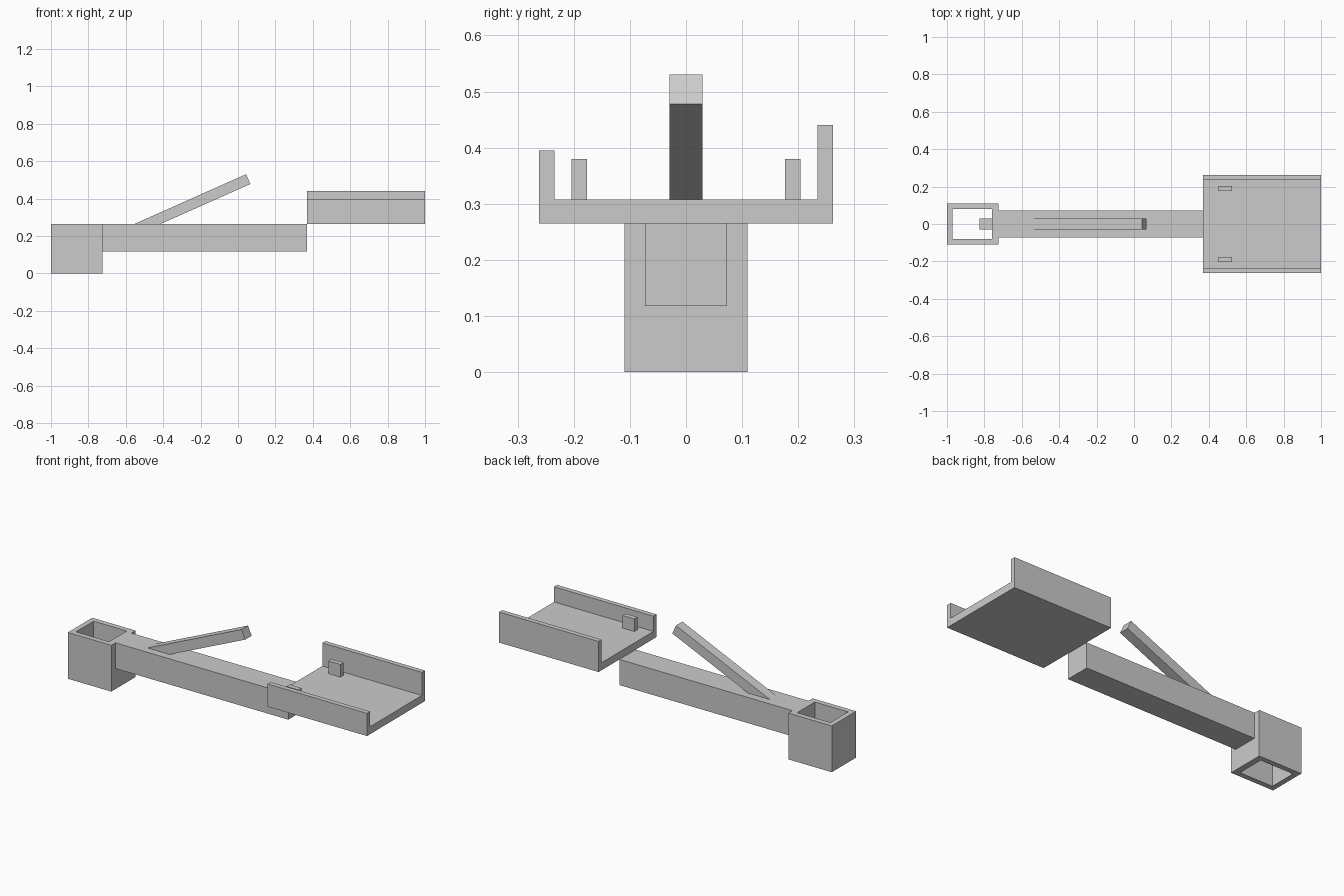
import bpy
import bmesh
import math
from mathutils import Matrix, Vector

cube = bpy.data.objects.get("Cube")
if cube:
    bpy.data.objects.remove(cube, do_unlink=True)

GREY = (0.6, 0.6, 0.6, 1)
grey = bpy.data.materials.new("light grey")
grey.use_nodes = True
grey.diffuse_color = GREY
grey.node_tree.nodes["Principled BSDF"].inputs["Base Color"].default_value = GREY


def finish(name, bm):
    bmesh.ops.recalc_face_normals(bm, faces=bm.faces)
    mesh = bpy.data.meshes.new(name)
    bm.to_mesh(mesh)
    bm.free()
    mesh.materials.append(grey)
    obj = bpy.data.objects.new(name, mesh)
    bpy.context.collection.objects.link(obj)
    return obj


def box(name, x, y, z):
    """Box from (low, high) ranges on each axis."""
    bm = bmesh.new()
    size = [b - a for a, b in (x, y, z)]
    middle = Vector([(a + b) / 2 for a, b in (x, y, z)])
    bmesh.ops.create_cube(bm, size=1, matrix=Matrix.Translation(middle) @ Matrix.Diagonal((*size, 1)))
    return finish(name, bm)


def extruded(name, outline, direction):
    """Solid swept from a flat outline."""
    bm = bmesh.new()
    face = bm.faces.new([bm.verts.new(p) for p in outline])
    result = bmesh.ops.extrude_face_region(bm, geom=[face], use_keep_orig=True)
    moved = [v for v in result["geom"] if isinstance(v, bmesh.types.BMVert)]
    bmesh.ops.translate(bm, verts=moved, vec=direction)
    return finish(name, bm)


def tube(name, outer, inner, height):
    """Open rectangular tube; each rectangle is (x low, x high, half depth)."""
    bm = bmesh.new()

    def ring(rect, z):
        a, b, d = rect
        return [bm.verts.new((x, y, z)) for x, y in ((a, -d), (b, -d), (b, d), (a, d))]

    rings = [ring(outer, 0), ring(outer, height), ring(inner, height), ring(inner, 0)]
    for r, s in zip(rings, rings[1:] + rings[:1]):
        for i in range(4):
            j = (i + 1) % 4
            bm.faces.new((r[i], r[j], s[j], s[i]))
    return finish(name, bm)


DECK = 0.265    # top of the arm and underside of the tray
FLOOR = 0.308   # upper face of the tray

# Hollow socket and the horizontal arm
tube("socket", (-1, -0.725, 0.11), (-0.97, -0.76, 0.08), DECK)
box("arm", (-0.725, 0.37), (-0.073, 0.073), (0.118, DECK))

# U-shaped tray with one taller side wall
profile = [(-0.262, DECK), (0.262, DECK), (0.262, 0.44), (0.234, 0.44),
           (0.234, FLOOR), (-0.234, FLOOR), (-0.234, 0.395), (-0.262, 0.395)]
extruded("tray", [(0.37, y, z) for y, z in profile], (0.63, 0, 0))

# Small pegs standing on the tray
for name, side in (("left_peg", -1), ("right_peg", 1)):
    y = sorted((side * 0.176, side * 0.204))
    box(name, (0.45, 0.525), y, (FLOOR, 0.38))

# Slanted lever running down through the arm into the socket
lever = box("lever", (-0.952, 0), (-0.029, 0.029), (-0.057, 0))
lever.data.transform(Matrix.Translation((0.043, 0, 0.53)) @ Matrix.Rotation(-math.radians(24), 4, "Y"))
